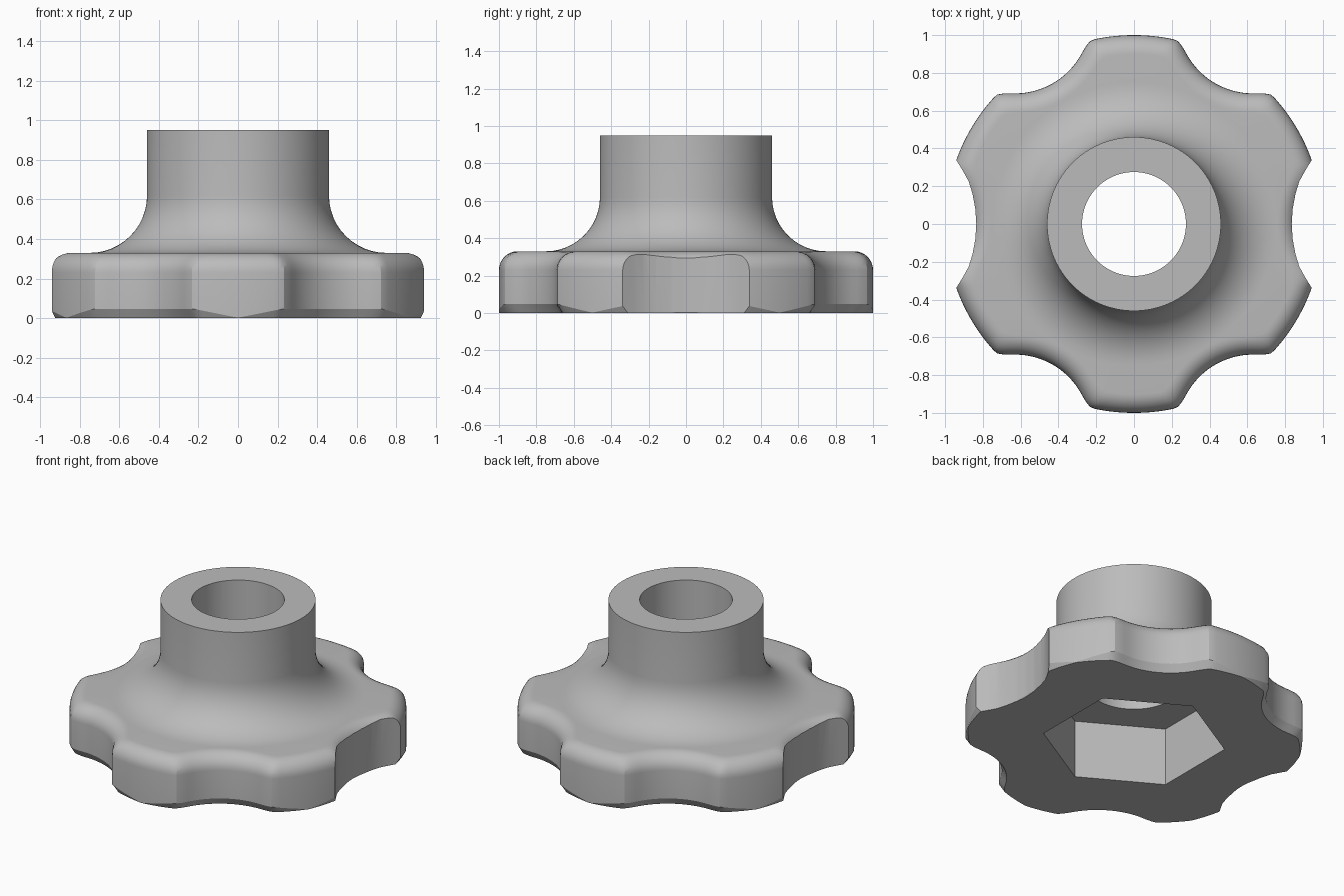
import bpy, bmesh
from math import sin, cos, pi, sqrt, radians

if "Cube" in bpy.data.objects:
    bpy.data.objects.remove(bpy.data.objects["Cube"], do_unlink=True)

grey = bpy.data.materials.new("plain grey")
grey.use_nodes = True
colour = (0.5, 0.5, 0.5, 1)
grey.diffuse_color = colour
grey.node_tree.nodes["Principled BSDF"].inputs["Base Color"].default_value = colour

SEG = 240
LOBE_R, SCOOP_D, SCOOP_R, BLEND = 1.0, 1.26, 0.40, 0.06
RIM_Z, ROUND = 0.33, 0.10
ANGLES = [2 * pi * i / SEG for i in range(SEG)]


def scoop_angle(a):
    """Angle from the centre of the nearest finger scoop."""
    step = pi / 3
    return (a + step / 2) % step - step / 2


def outline(a, inset):
    """Six-lobed radius, inset from the wall, with blended corners."""
    d = scoop_angle(a)
    root = (SCOOP_R + inset) ** 2 - (SCOOP_D * sin(d)) ** 2
    scoop = SCOOP_D * cos(d) - sqrt(max(root, 0))
    lobe = LOBE_R - inset
    h = max(BLEND - abs(scoop - lobe), 0) / BLEND
    return min(scoop, lobe) - h * h * BLEND / 4


def chamfer(a):
    """Bottom chamfer that fades out at each lobe tip."""
    from_tip = pi / 6 - abs(scoop_angle(a))
    return 0.002 + 0.045 * min(1, from_tip / radians(13))


def make_object(name, rings):
    """Closed solid lofted through rings of points."""
    bm = bmesh.new()
    loops = [[bm.verts.new(p) for p in ring] for ring in rings]
    n = len(loops[0])
    for low, high in zip(loops, loops[1:]):
        for i in range(n):
            j = (i + 1) % n
            bm.faces.new((low[i], low[j], high[j], high[i]))
    bm.faces.new(loops[0][::-1])
    bm.faces.new(loops[-1])
    bmesh.ops.recalc_face_normals(bm, faces=bm.faces)
    mesh = bpy.data.meshes.new(name)
    bm.to_mesh(mesh)
    bm.free()
    mesh.materials.append(grey)
    obj = bpy.data.objects.new(name, mesh)
    bpy.context.collection.objects.link(obj)
    return obj


def prism(name, points, z0, z1):
    return make_object(name, [[(x, y, z) for x, y in points] for z in (z0, z1)])


def lobed_ring(inset, z):
    return [(outline(a, inset) * cos(a), outline(a, inset) * sin(a), z) for a in ANGLES]


def round_ring(r, z):
    return [(r * cos(a), r * sin(a), z) for a in ANGLES]


# Lobed grip: chamfered foot, straight wall, rounded rim
foot, wall = [], []
for a in ANGLES:
    c = chamfer(a)
    for ring, inset, z in ((foot, 0.6 * c, 0), (wall, 0, c)):
        r = outline(a, inset)
        ring.append((r * cos(a), r * sin(a), z))
rings = [foot, wall]
for i in range(9):
    t = pi / 2 * i / 8
    rings.append(lobed_ring(ROUND * (1 - cos(t)), RIM_Z - ROUND * (1 - sin(t))))

# Flared shoulder and cylindrical neck
for i in range(13):
    t = pi / 2 * i / 12
    rings.append(round_ring(0.75 - 0.29 * sin(t), 0.62 - 0.29 * cos(t)))
rings.append(round_ring(0.46, 0.95))
knob = make_object("knob", rings)

# Cutters: through bore, hexagonal nut pocket, two sharp side scoops
bore = [(0.275 * cos(a), 0.275 * sin(a)) for a in ANGLES[::3]]
pocket = [(0.545 * cos(pi / 6 + k * pi / 3), 0.545 * sin(pi / 6 + k * pi / 3)) for k in range(6)]
half = [(0.975, 0.40), (0.94, 0.337), (0.905, 0.28), (0.875, 0.225), (0.855, 0.16), (0.84, 0.08)]
side = [(1.2, 0.40)] + half + [(0.835, 0)] + [(x, -y) for x, y in half[::-1]] + [(1.2, -0.40)]
cutters = [
    prism("bore_cutter", bore, -0.1, 1.1),
    prism("pocket_cutter", pocket, -0.1, 0.38),
    prism("left_scoop_cutter", side, -0.1, 0.5),
    prism("right_scoop_cutter", [(-x, -y) for x, y in side], -0.1, 0.5),
]
bpy.ops.object.select_all(action="DESELECT")
bpy.context.view_layer.objects.active = knob
knob.select_set(True)
for cutter in cutters:
    mod = knob.modifiers.new(cutter.name, "BOOLEAN")
    mod.operation, mod.solver, mod.object = "DIFFERENCE", "EXACT", cutter
    bpy.ops.object.modifier_apply(modifier=mod.name)
    bpy.data.objects.remove(cutter, do_unlink=True)

bpy.ops.object.shade_smooth_by_angle(angle=radians(25))
